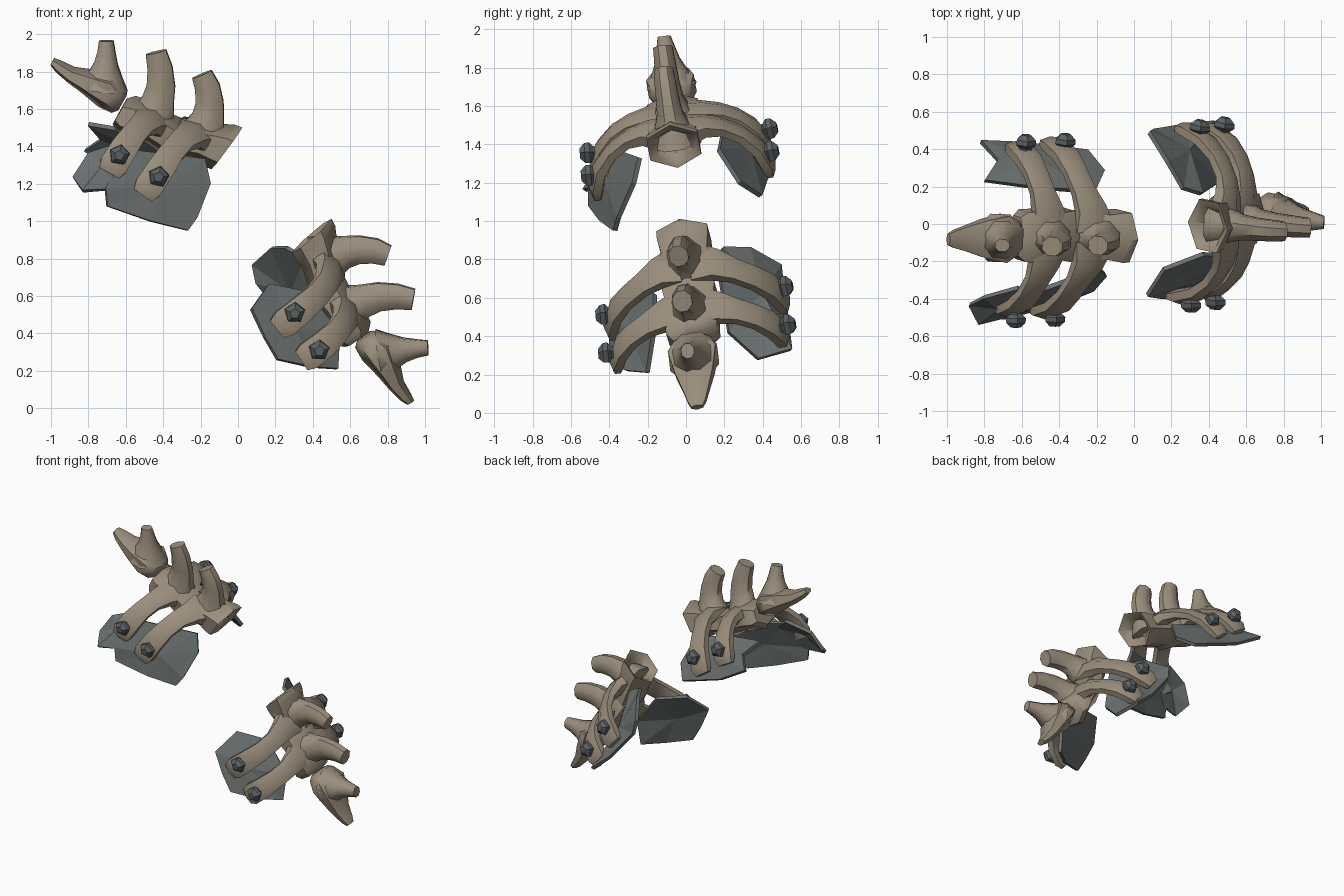
import bpy, bmesh, math
from mathutils import Vector as V, Matrix

if "Cube" in bpy.data.objects:
    bpy.data.objects.remove(bpy.data.objects["Cube"])


def material(name, rgb):
    m = bpy.data.materials.new(name)
    m.diffuse_color = (*rgb, 1)
    m.use_nodes = True
    m.node_tree.nodes["Principled BSDF"].inputs["Base Color"].default_value = m.diffuse_color
    return m


BONE = material("bone", (0.33, 0.275, 0.205))
IRON = material("grey_plate", (0.145, 0.165, 0.162))
STUD = material("dark_stud", (0.105, 0.12, 0.128))


def finish(name, bm, mat, smooth=True):
    bmesh.ops.recalc_face_normals(bm, faces=bm.faces)
    me = bpy.data.meshes.new(name)
    bm.to_mesh(me)
    bm.free()
    me.materials.append(mat)
    ob = bpy.data.objects.new(name, me)
    bpy.context.collection.objects.link(ob)
    if smooth:
        bpy.ops.object.select_all(action='DESELECT')
        ob.select_set(True)
        bpy.context.view_layer.objects.active = ob
        bpy.ops.object.shade_smooth_by_angle(angle=math.radians(48))
    return ob


def tube(name, frame, mat, path, side, radii, normal=None, n=6, turn=0.5, smooth=True):
    """Loft an n-sided section along a path; radii are (along side, along normal)."""
    bm = bmesh.new()
    pts = [V(p) for p in path]
    side = V(side)
    rings = []
    for i, p in enumerate(pts):
        t = (pts[min(i + 1, len(pts) - 1)] - pts[max(i - 1, 0)]).normalized()
        s = (side - t * side.dot(t)).normalized() if normal is None else side
        nor = t.cross(s) if normal is None else V(normal).normalized()
        a, b = radii[i]
        ring = []
        for k in range(n):
            an = 2 * math.pi * (k + turn) / n
            ring.append(bm.verts.new(frame @ (p + s * a * math.cos(an) + nor * b * math.sin(an))))
        rings.append(ring)
    for r, q in zip(rings, rings[1:]):
        for k in range(n):
            bm.faces.new((r[k], r[(k + 1) % n], q[(k + 1) % n], q[k]))
    bm.faces.new(rings[0])
    bm.faces.new(rings[-1])
    return finish(name, bm, mat, smooth)


def plate(name, outline, thick=0.025):
    """Bent armour plate: fan around its centre, thickened."""
    bm = bmesh.new()
    pts = [V(p) for p in outline]
    mid = sum(pts, V()) / len(pts)
    mid.z += 0.02
    mid.y += math.copysign(0.02, mid.y)
    c = bm.verts.new(mid)
    vs = [bm.verts.new(p) for p in pts]
    for i in range(len(vs)):
        bm.faces.new((c, vs[i], vs[(i + 1) % len(vs)]))
    ob = finish(name, bm, IRON, False)
    mod = ob.modifiers.new("thickness", 'SOLIDIFY')
    mod.thickness = thick
    mod.offset = 0


def pad(tag, f):
    """One bony pad: x across, y along the spine, z towards the spikes."""
    X = (1, 0, 0)
    # rear vertebra with a hollow end
    tube(tag + "_rear_vertebra", f, BONE,
         [(0, -.28, .235), (0, -.355, .243), (0, -.372, .245), (0, -.33, .24),
          (0, -.26, .225), (0, -.18, .20), (0, -.09, .165)],
         X, [(.07, .06), (.12, .105), (.155, .14), (.155, .14), (.14, .12), (.155, .12), (.14, .09)],
         normal=(0, -.13, 1))
    # middle vertebra
    tube(tag + "_middle_vertebra", f, BONE,
         [(0, -.13, .16), (0, -.08, .16), (0, .02, .16), (0, .10, .16), (0, .19, .145), (0, .225, .14)],
         X, [(.12, .08), (.16, .11), (.14, .10), (.16, .11), (.155, .11), (.12, .08)],
         normal=(0, 0, 1))
    # spikes with squarish tips, spreading into the vertebrae
    tube(tag + "_rear_spike", f, BONE,
         [(0, -.225, .20), (0, -.215, .28), (0, -.20, .35), (0, -.17, .42), (0, -.12, .485), (0, -.062, .53)],
         X, [(.14, .16), (.10, .12), (.072, .092), (.064, .08), (.06, .072), (.054, .06)], n=8)
    tube(tag + "_middle_spike", f, BONE,
         [(0, .05, .14), (0, .06, .22), (0, .075, .29), (0, .10, .37), (0, .15, .45), (0, .21, .515)],
         X, [(.14, .15), (.10, .12), (.072, .094), (.064, .082), (.06, .072), (.054, .06)], n=8)
    # pointed end bone and its fin
    tube(tag + "_end_bone", f, BONE,
         [(0, .235, .19), (0, .26, .19), (0, .34, .21), (0, .46, .198), (0, .55, .186), (0, .63, .192), (0, .67, .198)],
         X, [(.08, .05), (.11, .08), (.145, .105), (.115, .07), (.08, .046), (.055, .034), (.035, .022)],
         normal=(0, 0, 1))
    tube(tag + "_end_fin", f, BONE,
         [(0, .36, .20), (0, .39, .27), (0, .415, .33), (0, .442, .385), (0, .472, .438)],
         X, [(.14, .14), (.10, .10), (.068, .068), (.052, .052), (.036, .042)], n=8)
    for s, where in ((-1, "front"), (1, "back")):
        # curved ribs, wider towards the ends
        ribs = (("rear", [(.05, -.19, .225), (.15, -.17, .235), (.24, -.14, .20), (.335, -.12, .13),
                          (.41, -.11, .035), (.45, -.10, -.08), (.455, -.095, -.13)], -.12),
                ("middle", [(.05, .05, .17), (.15, .07, .185), (.24, .09, .158), (.325, .105, .105),
                            (.395, .115, .025), (.435, .12, -.07), (.44, .12, -.115)], .12))
        for kind, path, sv in ribs:
            tube(f"{tag}_{where}_{kind}_rib", f, BONE, [(s * x, y, z) for x, y, z in path], (0, 1, 0),
                 [(.13, .085), (.095, .055), (.076, .042), (.076, .04), (.085, .045), (.088, .045), (.068, .03)])
            # five-sided stud on the rib
            tube(f"{tag}_{where}_{kind}_stud", f, STUD,
                 [(s * x, sv, z) for x, z in ((.41, -.005), (.45, 0), (.468, 0), (.495, .003), (.52, .005))],
                 (0, 1, 0), [(.03, .03), (.035, .035), (.058, .058), (.055, .055), (.028, .028)],
                 n=5, turn=0, smooth=False)


def frame(origin, across, along, up):
    m = Matrix((across, along, up)).transposed().to_4x4()
    return Matrix.Translation(origin) @ m


# The second pad is the mirror twin of the first
pad("upper", frame((-.5025, -.035, 1.3575), (.0576, .9895, .131), (-.874, -.025, .485), (.4816, -.155, .864)))
pad("lower", frame((.392, .05, .4825), (.0505, .9867, .154), (.545, .06, -.833), (.838, -.16, .533)))

# armour plates under the ribs
plate("upper_front_plate", [(-.18, -.24, 1.33), (-.15, -.27, 1.2), (-.22, -.35, 1.02), (-.27, -.37, .95),
                            (-.47, -.44, 1.0), (-.70, -.50, 1.08), (-.71, -.50, 1.18), (-.58, -.38, 1.38)])
plate("upper_front_end_plate", [(-.88, -.43, 1.23), (-.83, -.53, 1.16), (-.68, -.49, 1.17),
                                (-.52, -.38, 1.33), (-.62, -.34, 1.42), (-.80, -.39, 1.36)])
plate("upper_back_plate", [(-.21, .17, 1.37), (-.16, .28, 1.2), (-.25, .39, 1.13), (-.6, .43, 1.25),
                           (-.82, .44, 1.38), (-.73, .34, 1.44), (-.80, .23, 1.52), (-.5, .19, 1.47)])
plate("lower_front_plate", [(.16, -.24, .66), (.07, -.38, .53), (.14, -.39, .38), (.21, -.39, .26),
                            (.39, -.31, .22), (.53, -.2, .21), (.54, -.17, .40), (.37, -.16, .62)])
plate("lower_back_plate", [(.36, .16, .80), (.26, .19, .86), (.18, .33, .86), (.08, .49, .77), (.1, .5, .67),
                           (.28, .53, .45), (.42, .55, .33), (.48, .375, .28), (.45, .22, .42)])
